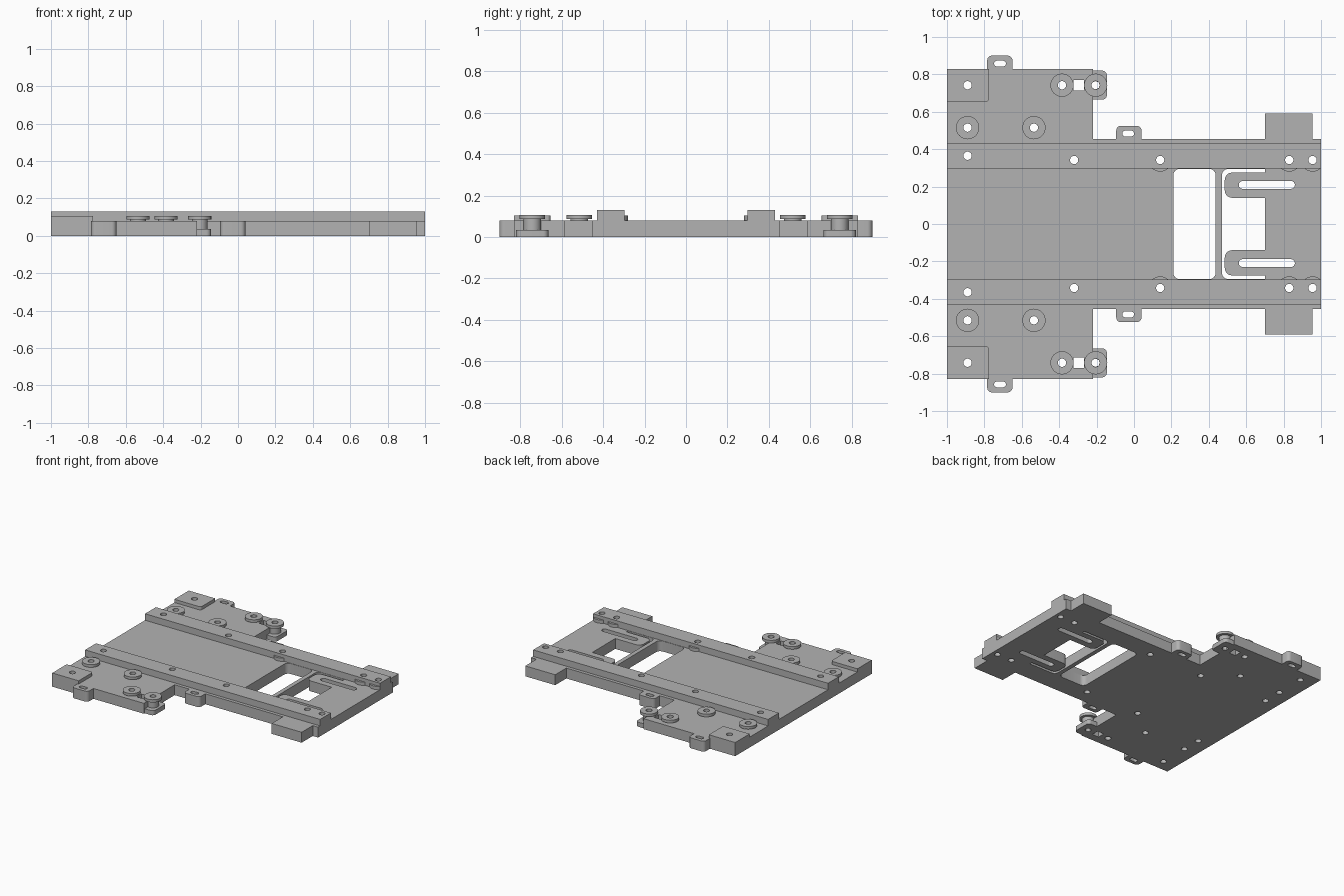
import bpy, bmesh, math
from mathutils import Vector

cube = bpy.data.objects.get("Cube")
if cube:
    bpy.data.objects.remove(cube, do_unlink=True)

grey = bpy.data.materials.new("plain grey")
grey.use_nodes = True
colour = (0.45, 0.45, 0.45, 1)
grey.diffuse_color = colour
grey.node_tree.nodes["Principled BSDF"].inputs["Base Color"].default_value = colour

TOP = 0.08       # plate thickness
BOSS = 0.105     # top of washers and corner blocks
HOLE = 0.022


def rounded(points, steps=6):
    """Closed outline from (x, y[, radius]) right-angled corners."""
    out = []
    for i, p in enumerate(points):
        here = Vector(p[:2])
        r = p[2] if len(p) > 2 else 0
        if not r:
            out.append(here)
            continue
        u = (Vector(points[i - 1][:2]) - here).normalized() * r
        v = (Vector(points[(i + 1) % len(points)][:2]) - here).normalized() * r
        for k in range(steps + 1):
            t = math.pi / 2 * k / steps
            out.append(here + u + v - v * math.cos(t) - u * math.sin(t))
    return out


def rect(x0, x1, y0, y1, r=0):
    return rounded([(x0, y0, r), (x1, y0, r), (x1, y1, r), (x0, y1, r)])


def circle(x, y, r, n=32):
    return [Vector((x + r * math.cos(math.tau * k / n),
                    y + r * math.sin(math.tau * k / n))) for k in range(n)]


def flip(outline, side):
    return [Vector((p[0], p[1] * side)) for p in outline]


def symmetric(half):
    return half + [(p[0], -p[1], *p[2:]) for p in reversed(half)]


def prism(name, outline, z0, z1, holes=()):
    """Extrude an outline with holes from z0 to z1."""
    bm = bmesh.new()
    for loop in [outline, *holes]:
        verts = []
        for i, p in enumerate(loop):
            if (p - loop[i - 1]).length > 1e-5:
                verts.append(bm.verts.new((p.x, p.y, z0)))
        for i, v in enumerate(verts):
            bm.edges.new((verts[i - 1], v))
    bmesh.ops.triangle_fill(bm, use_beauty=True, use_dissolve=False,
                            edges=bm.edges[:], normal=(0, 0, 1))
    ext = bmesh.ops.extrude_face_region(bm, geom=bm.faces[:], use_keep_orig=True)
    moved = [g for g in ext["geom"] if isinstance(g, bmesh.types.BMVert)]
    bmesh.ops.translate(bm, verts=moved, vec=(0, 0, z1 - z0))
    bmesh.ops.recalc_face_normals(bm, faces=bm.faces[:])
    mesh = bpy.data.meshes.new(name)
    bm.to_mesh(mesh)
    bm.free()
    mesh.materials.append(grey)
    obj = bpy.data.objects.new(name, mesh)
    bpy.context.collection.objects.link(obj)
    bpy.ops.object.select_all(action='DESELECT')
    obj.select_set(True)
    bpy.context.view_layer.objects.active = obj
    bpy.ops.object.shade_smooth_by_angle(angle=math.radians(30))
    return obj


rail_holes = [(-0.89, 0.365), (-0.32, 0.342), (0.14, 0.342), (0.83, 0.342), (0.955, 0.342)]
washers = [(-0.89, 0.515), (-0.535, 0.515), (-0.385, 0.742)]
corner_hole = (-0.89, 0.742)
tab_hole = (-0.205, 0.742)

# Base plate outline: side pads, slotted ears, wide rear wings
plate = rounded(symmetric([
    (1, 0.455), (0.955, 0.455), (0.955, 0.59), (0.7, 0.59), (0.7, 0.455),
    (0.04, 0.455), (0.04, 0.525, 0.025), (-0.095, 0.525, 0.025), (-0.095, 0.455),
    (-0.22, 0.455), (-0.22, 0.726), (-0.227, 0.735), (-0.227, 0.749), (-0.22, 0.758),
    (-0.22, 0.83), (-0.65, 0.83), (-0.65, 0.9, 0.025), (-0.785, 0.9, 0.025),
    (-0.785, 0.83), (-1, 0.83)]))

# Two windows, the second with a pair of tongues reaching into it
cuts = [rect(0.21, 0.437, -0.295, 0.295, 0.035),
        rounded(symmetric([(0.7, 0.14), (0.485, 0.14, 0.04), (0.485, 0.275, 0.04),
                           (0.7, 0.275), (0.7, 0.295), (0.47, 0.295, 0.035)]))]
half_cuts = [circle(x, y, HOLE) for x, y in rail_holes + washers + [corner_hole]]
half_cuts += [rect(0.56, 0.86, 0.188, 0.23, 0.021),
              rect(-0.748, -0.685, 0.842, 0.873, 0.015),
              rect(-0.062, 0.0, 0.468, 0.499, 0.015),
              rect(-0.323, -0.267, 0.714, 0.77)]
for side in (1, -1):
    cuts += [flip(c, side) for c in half_cuts]
prism("base_plate", plate, 0, TOP, cuts)

for side, tag in ((1, "left"), (-1, "right")):
    def part(name, outline, z0, z1, holes=()):
        prism(f"{tag}_{name}", flip(outline, side), z0, z1,
              [flip(h, side) for h in holes])

    # Long rail
    part("rail", rect(-1, 1, 0.298, 0.43), TOP, 0.13,
         [circle(x, y, HOLE) for x, y in rail_holes])

    # Rounded lips of the bosses showing beside the rail
    for x, y in rail_holes[2:]:
        arc = [math.radians(222 + 8 * k) for k in range(13)]
        part("rail_boss_lip", [Vector((min(x + 0.062 * math.cos(a), 1),
                                       y + 0.062 * math.sin(a))) for a in arc], TOP, BOSS)

    # Raised corner block
    part("corner_block", rounded([(-1, 0.655), (-0.775, 0.655, 0.015),
                                  (-0.775, 0.83), (-1, 0.83)]), TOP, BOSS,
         [circle(*corner_hole, HOLE)])

    # Washers on short necks, the last one standing on a low tab
    tab = rounded([(-0.22, 0.665), (-0.145, 0.665, 0.025),
                   (-0.145, 0.82, 0.025), (-0.22, 0.82), (-0.22, 0.758),
                   (-0.205, 0.764), (-0.189, 0.757), (-0.183, 0.742),
                   (-0.189, 0.727), (-0.205, 0.72), (-0.22, 0.726)])
    part("low_tab", tab, 0, 0.035)
    for x, y in washers + [tab_hole]:
        neck_base = 0.035 if (x, y) == tab_hole else TOP
        part("washer_neck", circle(x, y, 0.042), neck_base, 0.086, [circle(x, y, HOLE)])
        part("washer", circle(x, y, 0.062), 0.086, BOSS + 0.002, [circle(x, y, HOLE)])
